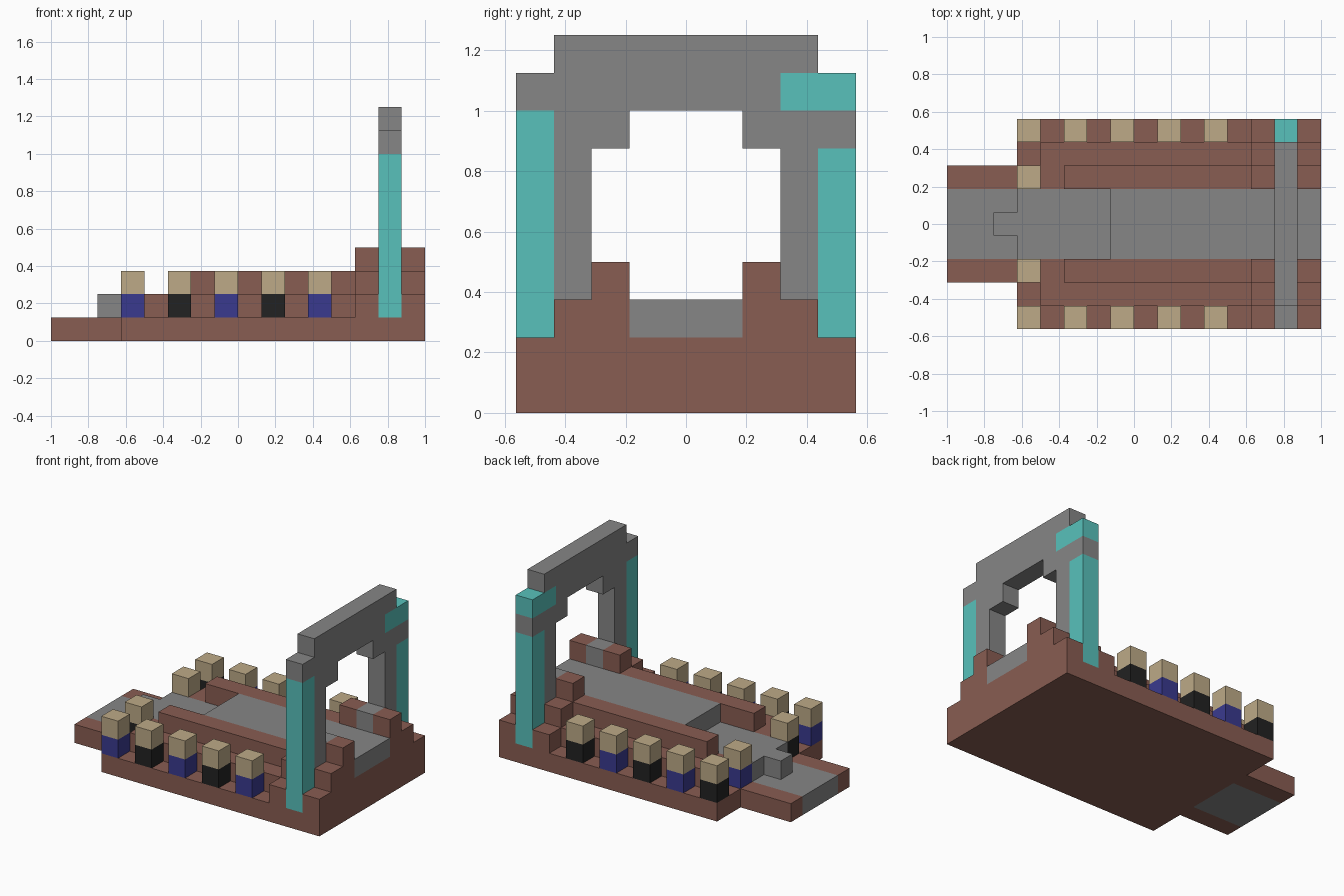
import bpy
import bmesh
from mathutils import Matrix, Vector

UNIT = 0.125  # every block sits on this grid
ORIGIN = Vector((-8, -4.5, 0))

if "Cube" in bpy.data.objects:
    bpy.data.objects.remove(bpy.data.objects["Cube"])


def material(name, red, green, blue):
    linear = [((c / 255 + 0.055) / 1.055) ** 2.4 for c in (red, green, blue)] + [1]
    mat = bpy.data.materials.new(name)
    mat.use_nodes = True
    mat.diffuse_color = linear
    mat.node_tree.nodes["Principled BSDF"].inputs["Base Color"].default_value = linear
    return mat


BROWN = material("brown", 137, 93, 82)
GREY = material("grey", 134, 134, 134)
TEAL = material("teal", 88, 193, 187)
TAN = material("tan", 189, 170, 135)
BLUE = material("dark blue", 58, 58, 143)
BLACK = material("black", 34, 34, 34)


def part(name, mat, *blocks, mirror=False):
    """Build one object from blocks given as (x range, y range, z range) in grid units."""
    bm = bmesh.new()
    blocks = list(blocks)
    if mirror:
        blocks += [(x, (9 - y[1], 9 - y[0]), z) for x, y, z in blocks]
    for spans in blocks:
        low, high = (Vector(corner) for corner in zip(*spans))
        place = Matrix.Translation(((low + high) / 2 + ORIGIN) * UNIT)
        scale = Matrix.Diagonal((high - low) * UNIT).to_4x4()
        bmesh.ops.create_cube(bm, size=1, matrix=place @ scale)
    mesh = bpy.data.meshes.new(name)
    bm.to_mesh(mesh)
    bm.free()
    mesh.materials.append(mat)
    obj = bpy.data.objects.new(name, mesh)
    bpy.context.collection.objects.link(obj)
    return obj


# Foundation and entrance ramp
part("foundation", BROWN, ((3, 16), (0, 9), (0, 1)))
part("ramp_edges", BROWN, ((0, 3), (2, 3), (0, 1)), mirror=True)
part("ramp_path", GREY, ((0, 3), (3, 6), (0, 1)))

# Raised deck with its grey walkway
part("deck", BROWN, ((7, 16), (3, 6), (1, 2)))
part("deck_sides", BROWN, ((4, 16), (1, 3), (1, 2)), mirror=True)
part("lower_walkway", GREY, ((3, 7), (3, 6), (1, 2)))
part("walkway_step", GREY, ((2, 3), (4, 5), (1, 2)))
part("upper_walkway", GREY, ((7, 16), (3, 6), (2, 3)))

# Side walls and the stepped supports around the arch
part("side_walls", BROWN, ((5, 16), (2, 3), (2, 3)), mirror=True)
for name, start in (("inner_supports", 13), ("outer_supports", 15)):
    x = (start, start + 1)
    part(name, BROWN, (x, (0, 1), (1, 2)), (x, (1, 2), (2, 3)),
         (x, (2, 3), (3, 4)), mirror=True)

# Arch
ARCH = (14, 15)
part("arch_posts", GREY, (ARCH, (1, 2), (2, 8)), (ARCH, (2, 3), (3, 4)),
     (ARCH, (2, 3), (7, 8)), mirror=True)
part("arch_beam", GREY, (ARCH, (1, 7), (8, 9)), (ARCH, (1, 8), (9, 10)))
part("arch_shoulders", GREY, (ARCH, (0, 1), (8, 9)), (ARCH, (8, 9), (7, 8)))
part("front_pillar", TEAL, (ARCH, (0, 1), (1, 8)))
part("back_pillar", TEAL, (ARCH, (8, 9), (1, 7)))
part("back_shoulder", TEAL, (ARCH, (7, 9), (8, 9)))

# Rows of figures, with body colours alternating along each row
spots = [(x, y) for y in (0, 8) for x in range(3, 12, 2)] + [(3, 2), (3, 6)]
for x, y in spots:
    alternate = ((x - 3) // 2 + (y == 8) + (y == 2)) % 2
    cell = ((x, x + 1), (y, y + 1))
    part("figure_body", BLACK if alternate else BLUE, (*cell, (1, 2)))
    part("figure_head", TAN, (*cell, (2, 3)))
